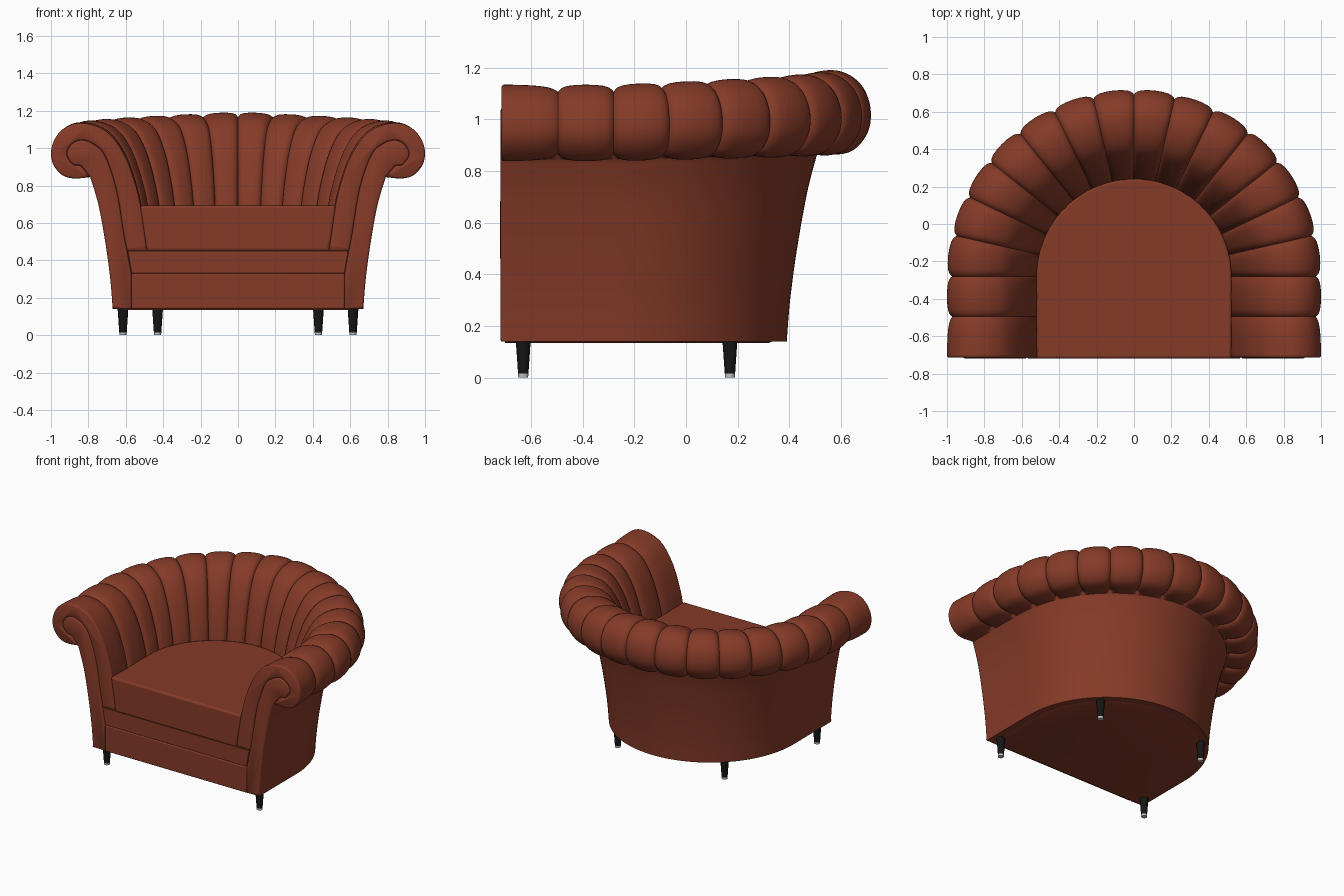
import bpy, bmesh, math

if "Cube" in bpy.data.objects:
    bpy.data.objects.remove(bpy.data.objects["Cube"])

C = -0.28      # y of the centre of the rounded back
F = -0.715     # y of the arm fronts


def material(name, rgb):
    m = bpy.data.materials.new(name)
    m.diffuse_color = (*rgb, 1)
    m.use_nodes = True
    m.node_tree.nodes["Principled BSDF"].inputs["Base Color"].default_value = m.diffuse_color
    return m


leather = material("brown red leather", (0.235, 0.043, 0.021))
black = material("black wood", (0.008, 0.008, 0.008))
metal = material("pale metal", (0.55, 0.55, 0.55))


def finish(name, bm, mat, bevel=0, angle=40):
    bmesh.ops.recalc_face_normals(bm, faces=bm.faces[:])
    me = bpy.data.meshes.new(name)
    bm.to_mesh(me)
    bm.free()
    ob = bpy.data.objects.new(name, me)
    bpy.context.collection.objects.link(ob)
    me.materials.append(mat)
    if bevel:
        b = ob.modifiers.new("bevel", 'BEVEL')
        b.width, b.segments, b.limit_method = bevel, 3, 'ANGLE'
        b.angle_limit = math.radians(40)
    bpy.ops.object.select_all(action='DESELECT')
    ob.select_set(True)
    bpy.context.view_layer.objects.active = ob
    bpy.ops.object.shade_smooth_by_angle(angle=math.radians(angle))
    return ob


def spline(pts, n=5):
    # Catmull-Rom curve through the points
    p = [pts[0]] + pts + [pts[-1]]
    out = []
    for i in range(1, len(p) - 2):
        for k in range(n):
            t = k / n
            out.append(tuple(
                0.5 * (2 * b + (c - a) * t + (2 * a - 5 * b + 4 * c - d) * t * t
                       + (3 * b - a - 3 * c + d) * t ** 3)
                for a, b, c, d in zip(*p[i - 1:i + 3])))
    return out + [pts[-1]]


def stations():
    # (t, y offset, seam closeness, front rounding) along the right half
    st = [(0, 0, 0, 0.010), (0, 0.003, 0, 0.004), (0, 0.010, 0, 0)]
    for seg in range(9):
        for u in (0, .03, .08, .17, .32, .5, .68, .83, .92, .97):
            if seg == 0:
                if u > 0.05:
                    st.append((u, 0, u, 0))
            else:
                st.append((seg + u, 0, abs(2 * u - 1), 0))
    half = []
    for t, off, s, b in st + [(9, 0, 1, 0)]:
        if t < 2:
            y = F + (-0.495 - F) * t if t < 1 else -0.495 + (C + 0.495) * (t - 1)
            half.append((y + off, 1, 0, 0, s, b))
        else:
            a = (t - 2) / 7 * math.pi / 2
            half.append((C, math.cos(a), math.sin(a), (t - 2) / 7, s, b))
    return half + [(y, -dx, dy, l, s, b) for y, dx, dy, l, s, b in half[-2::-1]]


def sweep(name, prof, seam_count, shift=0):
    # closed (radius, z) profile swept round the U; first points get the channels
    n = len(prof)
    area = sum(prof[i - 1][0] * prof[i][1] - prof[i][0] * prof[i - 1][1] for i in range(n))
    sg = 1 if area > 0 else -1
    norm = []
    for i in range(n):
        dr = prof[(i + 1) % n][0] - prof[i - 1][0]
        dz = prof[(i + 1) % n][1] - prof[i - 1][1]
        q = math.hypot(dr, dz) or 1
        norm.append((sg * dz / q, -sg * dr / q))
    bm = bmesh.new()
    rings = []
    for y, dx, dy, lift, s, b in stations():
        ring = []
        for i, (r, z) in enumerate(prof):
            d = b + ((0.010 * s ** 2 + 0.018 * s ** 8) if i < seam_count else 0)
            r2, z2 = r - norm[i][0] * d, z - norm[i][1] * d
            z2 += 0.06 * lift * min(1, max(0, (z - 0.65) / 0.4))
            yy = y + (shift if dy == 0 and y < F + 0.02 else 0)
            ring.append(bm.verts.new((dx * r2, yy + dy * r2, z2)))
        rings.append(ring)
    for a, b in zip(rings, rings[1:]):
        for i in range(n):
            bm.faces.new((a[i - 1], a[i], b[i], b[i - 1]))
    bm.faces.new(rings[0])
    bm.faces.new(rings[-1])
    return finish(name, bm, leather)


def d_block(name, r0, z0, r1, z1, front, bevel, mat=leather):
    # block with a straight front and a half-round back
    bm = bmesh.new()
    loops = []
    for r, z in ((r0, z0), (r1, z1)):
        pts = [(r, front)]
        pts += [(r * math.cos(math.pi * i / 48), C + r * math.sin(math.pi * i / 48))
                for i in range(49)]
        pts.append((-r, front))
        loops.append([bm.verts.new((x, y, z)) for x, y in pts])
    lo, hi = loops
    for i in range(len(lo)):
        bm.faces.new((lo[i - 1], lo[i], hi[i], hi[i - 1]))
    bm.faces.new(lo)
    bm.faces.new(hi)
    return finish(name, bm, mat, bevel)


# Arm and back frame, with the scroll shape on the arm fronts
scroll = spline([(.592, .45), (.61, .54), (.65, .78), (.71, .957), (.77, 1.02),
                 (.837, 1.043), (.89, 1.02), (.915, .965), (.88, .912), (.84, .904),
                 (.79, .845)])
outside = spline([(.79, .845), (.747, .7), (.71, .5), (.683, .3), (.67, .14)])
sweep("arm_and_back_frame", [(.57, .14), (.57, .33)] + scroll + outside[1:], 0, -0.003)

# Channelled padding over the arms and back
pad = spline([(.485, .45), (.52, .69), (.555, .83), (.605, .96), (.68, 1.07), (.77, 1.122),
              (.87, 1.132), (.95, 1.09), (.995, 1.01), (.993, .925), (.945, .86),
              (.88, .838), (.79, .845)])
sweep("channelled_padding", pad + scroll[-2::-1], len(pad) - 1)

# Seat parts
d_block("front_rail", .57, .14, .57, .33, -0.719, .008)
d_block("seat_deck", .569, .33, .59, .452, F, .003)
d_block("seat_cushion", .488, .45, .523, .693, -0.72, .014)
d_block("bottom_panel", .60, .134, .62, .142, -0.70, 0)


# Tapered legs with metal feet
def cone(name, x, y, z0, z1, r0, r1, mat):
    bm = bmesh.new()
    bmesh.ops.create_cone(bm, cap_ends=True, segments=24, radius1=r0, radius2=r1, depth=z1 - z0)
    bmesh.ops.translate(bm, verts=bm.verts[:], vec=(x, y, (z0 + z1) / 2))
    finish(name, bm, mat)


for label, lx, ly in (("front", .615, -.63), ("back", .43, .17)):
    for side, sx in (("right", 1), ("left", -1)):
        cone(f"{label}_{side}_leg", sx * lx, ly, .015, .145, .020, .029, black)
        cone(f"{label}_{side}_foot", sx * lx, ly, 0, .015, .019, .020, metal)
